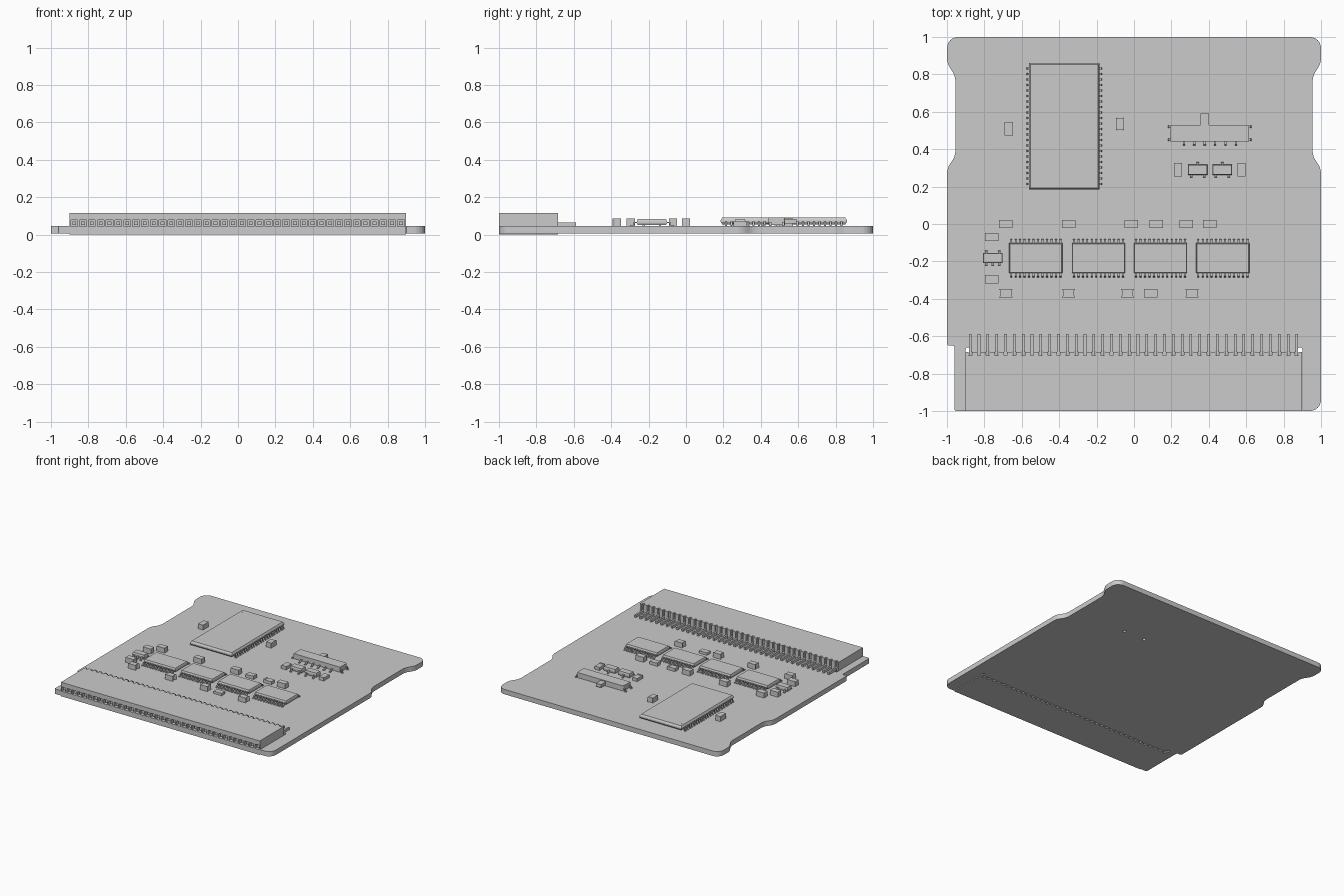
import bpy, bmesh, math
from mathutils import Vector, Matrix

if "Cube" in bpy.data.objects:
    bpy.data.objects.remove(bpy.data.objects["Cube"])

GREY = (0.6, 0.6, 0.6, 1)
mat = bpy.data.materials.new("plain grey")
mat.use_nodes = True
mat.diffuse_color = GREY
mat.node_tree.nodes["Principled BSDF"].inputs["Base Color"].default_value = GREY

BOTTOM, TOP = 0.005, 0.045          # board faces
PINS = 38
PITCH = 1.747 / (PINS - 1)
PIN_X = [-0.876 + i * PITCH for i in range(PINS)]


def finish(name, bm):
    bmesh.ops.recalc_face_normals(bm, faces=bm.faces)
    mesh = bpy.data.meshes.new(name)
    bm.to_mesh(mesh)
    bm.free()
    mesh.materials.append(mat)
    ob = bpy.data.objects.new(name, mesh)
    bpy.context.collection.objects.link(ob)
    return ob


def box(bm, x0, x1, y0, y1, z0, z1):
    size = Matrix.Diagonal((x1 - x0, y1 - y0, z1 - z0, 1))
    mid = Matrix.Translation(((x0 + x1) / 2, (y0 + y1) / 2, (z0 + z1) / 2))
    bmesh.ops.create_cube(bm, size=1, matrix=mid @ size)


def prism(bm, points, offset):
    """Extrude a closed loop of 3D points along an offset."""
    face = bm.faces.new([bm.verts.new(p) for p in points])
    new = bmesh.ops.extrude_face_region(bm, geom=[face])["geom"]
    bmesh.ops.translate(bm, vec=offset, verts=[v for v in new if isinstance(v, bmesh.types.BMVert)])


def fillet(corners, steps=6):
    """Round each (x, y, radius) corner of a closed outline."""
    out = []
    for i, (x, y, r) in enumerate(corners):
        p = Vector((x, y))
        if r == 0:
            out.append(p)
            continue
        a = (Vector(corners[i - 1][:2]) - p).normalized()
        b = (Vector(corners[(i + 1) % len(corners)][:2]) - p).normalized()
        half = a.angle(b) / 2
        centre = p + (a + b).normalized() * (r / math.sin(half))
        start = p + a * (r / math.tan(half)) - centre
        end = p + b * (r / math.tan(half)) - centre
        sweep = start.angle_signed(end)
        for k in range(steps + 1):
            out.append(centre + Matrix.Rotation(-sweep * k / steps, 2) @ start)
    return out


def cut(ob, bm):
    """Subtract a cutter mesh and bake the result."""
    cutter = finish("cutter", bm)
    cutter.hide_render = True
    mod = ob.modifiers.new("cut", "BOOLEAN")
    mod.operation, mod.object, mod.solver = "DIFFERENCE", cutter, "EXACT"
    deps = bpy.context.evaluated_depsgraph_get()
    baked = bpy.data.meshes.new_from_object(ob.evaluated_get(deps))
    ob.modifiers.clear()
    ob.data = baked
    bpy.data.objects.remove(cutter)


# Circuit board: necked sides, rounded corners, open bay for the connector
side = [(1, 0.30, 0.1), (0.955, 0.36, 0.1), (0.955, 0.79, 0.1), (1, 0.86, 0.1), (1, 1, 0.06)]
ear = [(0.876, -0.685, 0), (0.876, -0.66, 0.01), (0.9, -0.66, 0.01), (0.9, -1, 0)]
outline = [(-x, y, r) for x, y, r in reversed(ear)] + ear
outline += [(1, -1, 0.06)] + side + [(-x, y, r) for x, y, r in reversed(side)]
outline += [(-1, -0.65, 0.012), (-0.96, -0.65, 0.012), (-0.96, -1, 0.01)]
bm = bmesh.new()
prism(bm, [(p.x, p.y, BOTTOM) for p in fillet(outline)], (0, 0, TOP - BOTTOM))
board = finish("circuit_board", bm)
bm = bmesh.new()
for x in (0.31, 0.50):
    bmesh.ops.create_cone(bm, cap_ends=True, segments=16, radius1=0.013, radius2=0.013,
                          depth=0.2, matrix=Matrix.Translation((x, 0.485, 0)))
cut(board, bm)

# Edge connector with a row of sockets in front and pin slots behind
bm = bmesh.new()
box(bm, -0.9, 0.897, -1, -0.685, 0, 0.115)
connector = finish("edge_connector", bm)
bm = bmesh.new()
for x in PIN_X:
    box(bm, x - 0.018, x + 0.018, -1.1, -0.94, 0.042, 0.078)
    box(bm, x - 0.009, x + 0.009, -0.702, -0.6, -0.1, 0.2)
cut(connector, bm)

contacts, pins = bmesh.new(), bmesh.new()
for x in PIN_X:
    box(contacts, x - 0.01, x + 0.01, -0.985, -0.94, 0.05, 0.07)
    box(pins, x - 0.007, x + 0.007, -0.702, -0.588, TOP, 0.065)
finish("socket_contacts", contacts)
finish("connector_pins", pins)


def package(name, x, y, w, d, z0, z1, bevel):
    """Moulded chip body, widest at mid height."""
    bm = bmesh.new()
    mid = (z0 + z1) / 2
    loops = []
    for z, inset in ((z0, bevel), (mid - 0.004, 0), (mid + 0.004, 0), (z1, bevel)):
        a, b = w / 2 - inset, d / 2 - inset
        loops.append([bm.verts.new((x + i * a, y + j * b, z))
                      for i, j in ((-1, -1), (1, -1), (1, 1), (-1, 1))])
    for lo, hi in zip(loops, loops[1:]):
        for k in range(4):
            n = (k + 1) % 4
            bm.faces.new((lo[k], lo[n], hi[n], hi[k]))
    bm.faces.new(loops[0])
    bm.faces.new(loops[-1])
    return finish(name, bm)


def gull_lead(bm, pos, direction, reach, width, height):
    """Bent lead running outward from a body edge down to the board."""
    out = Vector((*direction, 0))
    across = Vector((-out.y, out.x, 0)) * width
    t = 0.006
    profile = [(-0.01, height), (reach * 0.45, height), (reach * 0.6, TOP + t), (reach, TOP + t),
               (reach, TOP), (reach * 0.45, TOP), (reach * 0.3, height - t), (-0.01, height - t)]
    base = Vector((*pos, 0)) - across / 2
    prism(bm, [base + out * s + Vector((0, 0, z)) for s, z in profile], across)


# Large memory chip with leads along both long sides
MX, MY, MW = -0.3725, 0.5225, 0.378
package("memory_chip", MX, MY, MW, 0.675, 0.055, 0.09, 0.008)
bm = bmesh.new()
for i in range(22):
    for s in (-1, 1):
        gull_lead(bm, (MX + s * MW / 2, MY + (i - 10.5) * 0.0294), (s, 0), 0.02, 0.011, 0.072)
finish("memory_chip_leads", bm)
bm = bmesh.new()
bmesh.ops.create_cone(bm, cap_ends=True, segments=16, radius1=0.009, radius2=0.009, depth=0.002,
                      matrix=Matrix.Translation((MX - 0.155, MY + 0.3, 0.09)))
finish("memory_chip_dot", bm)

# Four logic chips
for n, x in enumerate((-0.525, -0.19, 0.142, 0.475)):
    package(f"logic_chip_{n + 1}", x, -0.182, 0.285, 0.16, 0.052, 0.082, 0.004)
    bm = bmesh.new()
    for i in range(12):
        for s in (-1, 1):
            gull_lead(bm, (x + (i - 5.5) * 0.0239, -0.182 + s * 0.08), (0, s), 0.038, 0.01, 0.068)
    finish(f"logic_chip_leads_{n + 1}", bm)

# Small transistors and regulator: centre, rear lead offsets, front lead offsets
small = {"transistor_1": (0.34, 0.29, (0,), (-0.035, 0.035)),
         "transistor_2": (0.472, 0.29, (0,), (-0.035, 0.035)),
         "regulator": (-0.755, -0.182, (-0.035, 0.035), (-0.035, 0, 0.035))}
for name, (x, y, rear, front) in small.items():
    package(name, x, y, 0.105, 0.055, 0.05, 0.084, 0.003)
    bm = bmesh.new()
    for s, row in ((1, rear), (-1, front)):
        for dx in row:
            gull_lead(bm, (x + dx, y + s * 0.0275), (0, s), 0.022, 0.013, 0.068)
    finish(name + "_leads", bm)


# Chip passives
def passive(name, x, y, turned=False, notched=False, height=0.04):
    bm = bmesh.new()
    a, b, n = 0.036, 0.022, 0.007 if notched else 0
    half = [(a, -b), (a - n, -b / 2), (a - n, b / 2), (a, b)] if n else [(a, -b), (a, b)]
    loop = half + [(-u, -v) for u, v in half]
    if turned:
        loop = [(-v, u) for u, v in loop]
    prism(bm, [(x + u, y + v, TOP) for u, v in loop], (0, 0, height))
    return finish(name, bm)


for x in (-0.685, -0.35, -0.015, 0.405):
    passive("capacitor_rear_row", x, 0)
for x in (-0.685, -0.35, -0.035, 0.31):
    passive("capacitor_front_row", x, -0.37, notched=True)
passive("resistor_front_row", 0.09, -0.37, height=0.02)
for y in (-0.07, -0.295):
    passive("capacitor_side", -0.76, y)
passive("capacitor_memory_right", -0.67, 0.51, turned=True)
passive("capacitor_memory_left", -0.075, 0.535, turned=True, notched=True)
for x, y, turned, s in ((0.12, 0, False, 1), (0.28, 0, False, -1),
                        (0.235, 0.29, True, -1), (0.575, 0.29, True, -1)):
    passive("diode", x, y, turned, height=0.025)
    bm = bmesh.new()
    u, v = (0, s * 0.029) if turned else (s * 0.029, 0)
    a, b = (0.022, 0.007) if turned else (0.007, 0.022)
    box(bm, x + u - a, x + u + a, y + v - b, y + v + b, 0.065, 0.073)
    finish("diode_band", bm)

# Slide switch: housing, lever, side tabs and front leads
bm = bmesh.new()
corners = [(0.195, 0.44, 0), (0.615, 0.44, 0), (0.615, 0.53, 0.012), (0.195, 0.53, 0.012)]
prism(bm, [(p.x, p.y, 0.05) for p in fillet(corners, 3)], (0, 0, 0.042))
finish("switch_housing", bm)
bm = bmesh.new()
box(bm, 0.355, 0.4, 0.5, 0.59, 0.058, 0.084)
finish("switch_lever", bm)
bm = bmesh.new()
for s in (-1, 1):
    for y in (0.45, 0.52):
        gull_lead(bm, (0.405 + s * 0.21, y), (s, 0), 0.02, 0.015, 0.068)
for x in (0.267, 0.322, 0.378, 0.433, 0.489, 0.545):
    gull_lead(bm, (x, 0.44), (0, -1), 0.036, 0.012, 0.062)
finish("switch_leads", bm)
